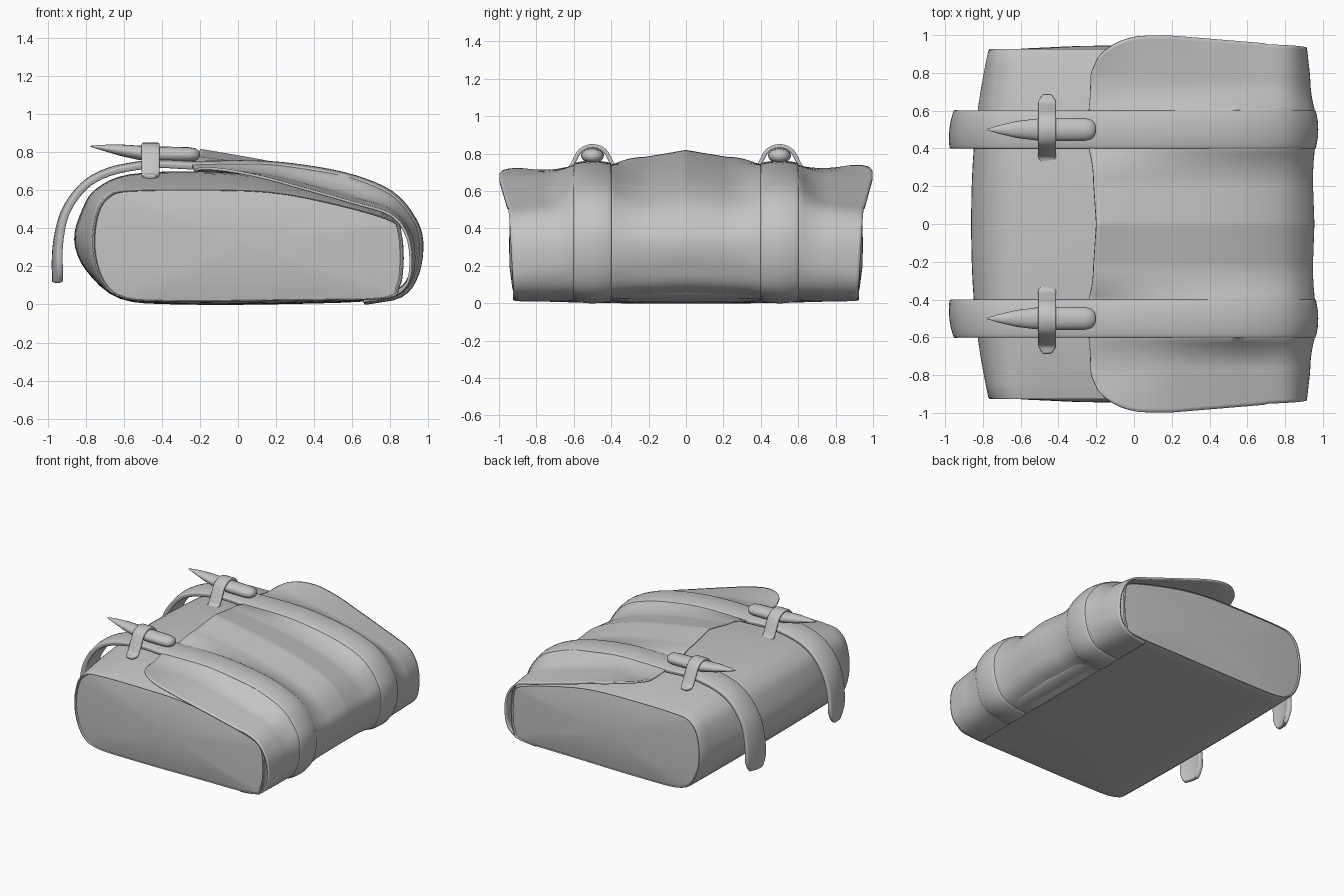
import bpy, math
from mathutils import Vector

if "Cube" in bpy.data.objects:
    bpy.data.objects.remove(bpy.data.objects["Cube"], do_unlink=True)

tone = (0.55, 0.55, 0.55, 1)
grey = bpy.data.materials.new("plain_grey")
grey.use_nodes = True
grey.diffuse_color = tone
grey.node_tree.nodes["Principled BSDF"].inputs["Base Color"].default_value = tone


def smooth(points, steps, closed=False):
    """Curve through the points, with equal steps between neighbours."""
    pts = [Vector(p) for p in points]
    n = len(pts)
    pick = (lambda i: pts[i % n]) if closed else (lambda i: pts[max(0, min(n - 1, i))])
    out = []
    for i in range(n if closed else n - 1):
        a, b, c, d = (pick(i + k) for k in (-1, 0, 1, 2))
        for s in range(steps):
            t = s / steps
            out.append(b + (c - a) * (t / 2) + (a * 2 - b * 5 + c * 4 - d) * (t * t / 2)
                       + (b * 3 - a - c * 3 + d) * (t ** 3 / 2))
    return out if closed else out + [pts[-1]]


def surface(name, rows, closed=False, caps=False, thickness=0, bevel=0, angle=40):
    """Skin a grid of points; closed joins each row into a ring."""
    n = len(rows[0])
    faces = []
    for r in range(len(rows) - 1):
        for c in range(n if closed else n - 1):
            d = (c + 1) % n
            faces.append((r * n + c, r * n + d, (r + 1) * n + d, (r + 1) * n + c))
    if caps:
        last = (len(rows) - 1) * n
        faces += [tuple(reversed(range(n))), tuple(range(last, last + n))]
    mesh = bpy.data.meshes.new(name)
    mesh.from_pydata([tuple(p) for row in rows for p in row], [], faces)
    mesh.materials.append(grey)
    obj = bpy.data.objects.new(name, mesh)
    bpy.context.collection.objects.link(obj)
    bpy.ops.object.select_all(action="DESELECT")
    obj.select_set(True)
    bpy.context.view_layer.objects.active = obj
    bpy.ops.object.mode_set(mode="EDIT")
    bpy.ops.mesh.select_all(action="SELECT")
    bpy.ops.mesh.normals_make_consistent(inside=False)
    bpy.ops.object.mode_set(mode="OBJECT")
    bpy.ops.object.shade_smooth_by_angle(angle=math.radians(angle))
    if thickness:
        solid = obj.modifiers.new("thickness", "SOLIDIFY")
        solid.thickness, solid.offset = thickness, 0
    if bevel:
        edge = obj.modifiers.new("soft_edge", "BEVEL")
        edge.width, edge.segments = bevel, 3


# Bag body: rounded section that swells towards the middle
end_section = smooth([(-.77, .3), (-.75, .48), (-.69, .57), (-.58, .6), (-.2, .605), (.15, .595),
                      (.45, .545), (.8, .45), (.86, .38), (.87, .2), (.85, .09), (.78, .03),
                      (.3, .02), (-.3, .015), (-.6, .03), (-.72, .12)], 4, True)
mid_section = smooth([(-.862, .34), (-.82, .5), (-.745, .61), (-.57, .685), (-.2, .7), (.15, .675),
                      (.45, .61), (.8, .48), (.86, .38), (.87, .2), (.83, .1), (.74, .025),
                      (.3, .003), (-.3, 0), (-.62, .03), (-.8, .18)], 4, True)
center = Vector((.04, .31))


def body_ring(y, scale=1):
    w = min(1, abs(y / .92) ** 2.3)
    ring = [center + (m.lerp(e, w) - center) * scale for m, e in zip(mid_section, end_section)]
    return [(p.x, y, p.y) for p in ring]


rings = [body_ring(-.92 + 1.84 * i / 24) for i in range(25)]
# End panels: a thin rolled rim around a slightly bulging face
panel = [(.926, .993), (.926, .985), (.916, .977), (.93, .75), (.943, .4), (.946, .02)]
rings = ([body_ring(-y, s) for y, s in reversed(panel)] + rings
         + [body_ring(y, s) for y, s in panel])
surface("bag_body", rings, closed=True, caps=True)

# Flap: side profiles at several distances from the middle, blended across
ridge = smooth([(-.2, .812), (.1, .76), (.35, .71), (.6, .64), (.8, .545), (.915, .42),
                (.948, .32), (.925, .2), (.86, .09), (.66, .012)], 8)
valley = smooth([(-.215, .775), (.1, .73), (.35, .68), (.6, .612), (.8, .52), (.905, .41),
                 (.94, .32), (.918, .19), (.85, .08), (.66, .012)], 8)
crest = smooth([(-.24, .73), (.1, .733), (.35, .71), (.6, .66), (.8, .575), (.91, .45),
                (.95, .33), (.93, .17), (.85, .06), (.66, .022)], 8)
dip = smooth([(-.23, .705), (.1, .685), (.35, .63), (.6, .56), (.8, .495), (.895, .39),
              (.925, .28), (.91, .14), (.83, .05), (.66, .015)], 8)
hem = smooth([(-.2, .735), (.1, .675), (.35, .605), (.6, .53), (.8, .463), (.88, .36),
              (.9, .22), (.88, .1), (.8, .04), (.66, .02)], 8)
bands = [(0, ridge), (.22, valley), (.4, crest), (.6, crest), (.78, dip), (1.01, hem)]


def flap_point(row, y):
    for (y0, p0), (y1, p1) in zip(bands, bands[1:]):
        if abs(y) <= y1:
            t = (abs(y) - y0) / (y1 - y0)
            # steep beside the straps, easing out away from them
            if p1 is crest:
                t = t * t
            elif p1 is dip:
                t = 1 - (1 - t) ** 2
            p = p0[row].lerp(p1[row], t)
            lift = .025 * max(0, y - .6) / .4 * max(0, min(1, .7 - p.x))
            return (p.x, y, p.y + lift)


def flap_half_width(row):
    x = hem[row].x
    if row < 28:
        corner = max(0, .07 - x) / .27
        return .8 + .197 * math.sqrt(max(0, 1 - corner ** 2)) - .05 * max(0, x - .2) / .6
    return .95 - .04 * (row - 28) / (len(hem) - 29)


flap_rows = []
for row in range(len(hem)):
    half = flap_half_width(row)
    flap_rows.append([flap_point(row, half * c / 50) for c in range(-50, 51)])
surface("flap", flap_rows, thickness=.014)

# Strap path: free hanging tail, over the top, then down along the flap crest
tail = smooth([(-.95, .115), (-.95, .3), (-.91, .48), (-.81, .62), (-.68, .695),
               (-.5, .732), (-.38, .738)], 4)
strap_path = tail + crest[:-6:2] + [crest[-1]]

# Toggle: length position, height, radius
toggle_shape = [(-.775, .832, .003), (-.72, .826, .014), (-.62, .812, .03), (-.52, .798, .038),
                (-.4, .79, .041), (-.26, .788, .04), (-.225, .788, .034), (-.207, .788, .022),
                (-.2, .788, .006)]
loop_path = smooth([(-.185, .672), (-.14, .685), (-.108, .74), (-.065, .815), (0, .84),
                    (.065, .815), (.108, .74), (.14, .685), (.185, .672)], 4)

for side, y in (("right", -.5), ("left", .5)):
    inward = -1 if y > 0 else 1
    strap_rows = []
    for i, p in enumerate(strap_path):
        half = .1 * min(1, .55 + .25 * i)
        ahead = strap_path[min(i + 1, len(strap_path) - 1)]
        along = (ahead - strap_path[max(i - 1, 0)]).normalized()
        twist = .015 * max(0, .6 - p.y) if i < len(tail) else 0
        row = []
        for k in (-1, -.75, -.4, 0, .4, .75, 1):
            # crowned section, slightly twisted on the tail
            lift = .014 * (1 - k * k) - .006
            row.append((p.x - along.y * lift - twist * inward * k * 2, y + half * k,
                        p.y + along.x * lift))
        strap_rows.append(row)
    surface(side + "_strap", strap_rows, thickness=.034, bevel=.01)

    toggle_rows = [[(x, y + 1.5 * r * math.cos(a * math.tau / 16), z + r * math.sin(a * math.tau / 16))
                    for a in range(16)] for x, z, r in toggle_shape]
    surface(side + "_toggle", toggle_rows, closed=True, caps=True, angle=60)

    loop_rows = []
    for p in loop_path:
        half = .047 * min(1, .5 + (.185 - abs(p.x)) * 14)
        loop_rows.append([(-.46 + half * k, y + p.x, p.y) for k in (-1, 0, 1)])
    surface(side + "_toggle_loop", loop_rows, thickness=.022, bevel=.008)
